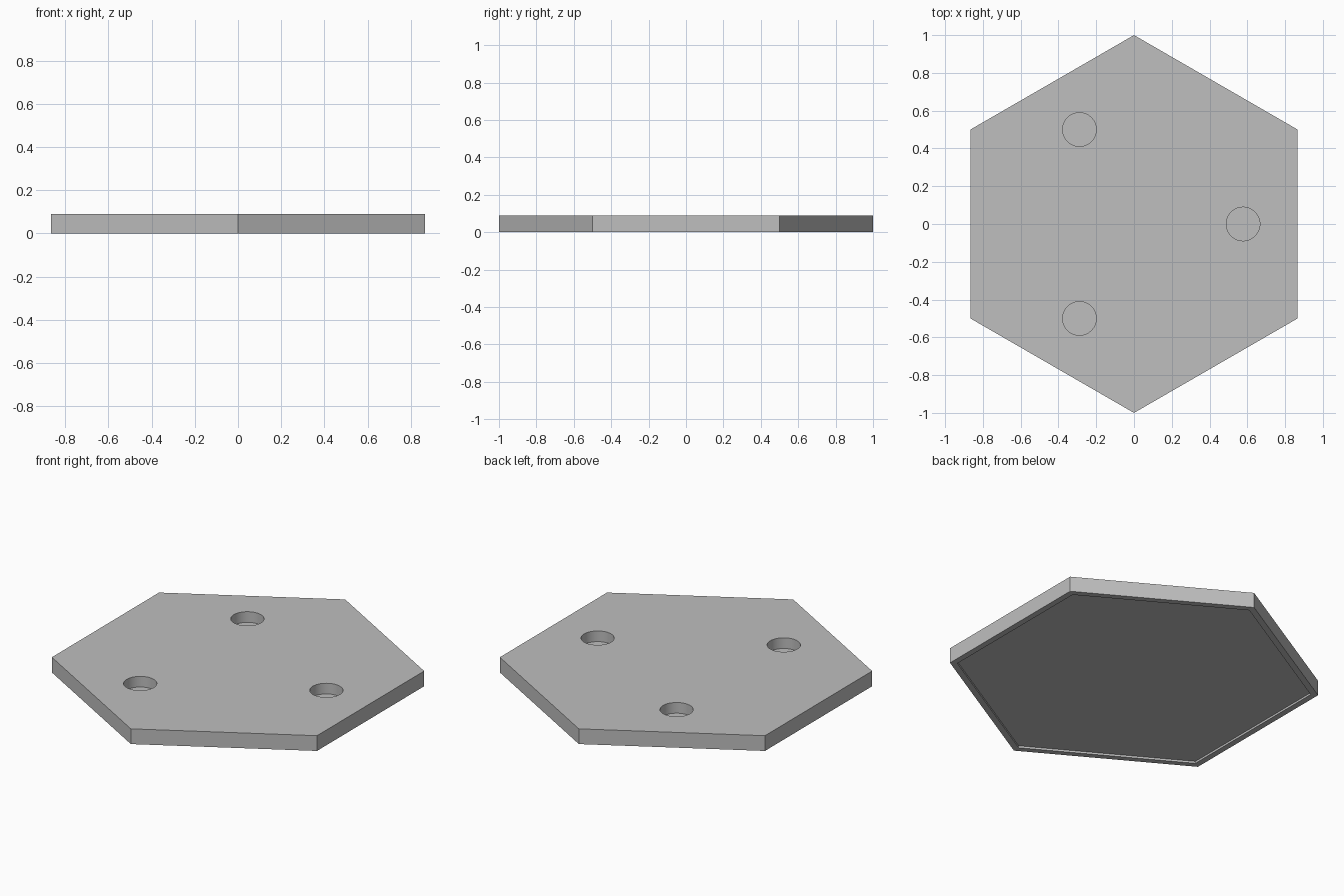
import bpy
from math import radians, cos, sin, sqrt

cube = bpy.data.objects.get("Cube")
if cube:
    bpy.data.objects.remove(cube, do_unlink=True)

HEIGHT = 0.09
RECESS_DEPTH = 0.012
RIM_RADIUS = 0.96
HOLE_RADIUS = 0.089
HOLE_FLOOR = 0.027

grey = bpy.data.materials.new("light grey")
grey.use_nodes = True
colour = (0.52, 0.52, 0.52, 1)
grey.diffuse_color = colour
grey.node_tree.nodes["Principled BSDF"].inputs["Base Color"].default_value = colour


def prism(name, sides, radius, bottom, top, x=0, y=0):
    """Upright prism with its first corner towards the back."""
    bpy.ops.mesh.primitive_cylinder_add(
        vertices=sides, radius=radius, depth=top - bottom,
        location=(x, y, (bottom + top) / 2))
    obj = bpy.context.object
    obj.name = name
    obj.data.materials.append(grey)
    return obj


def cut(target, cutter):
    """Subtract the cutter from the target and discard it."""
    cutter.hide_render = True
    bpy.context.view_layer.objects.active = target
    mod = target.modifiers.new(cutter.name, "BOOLEAN")
    mod.operation = "DIFFERENCE"
    mod.solver = "EXACT"
    mod.object = cutter
    bpy.ops.object.modifier_apply(modifier=mod.name)
    bpy.data.objects.remove(cutter, do_unlink=True)


# Hexagonal plate
plate = prism("hexagonal_plate", 6, 1, 0, HEIGHT)

# Shallow recess underneath, leaving a thin rim
cut(plate, prism("underside_recess", 6, RIM_RADIUS, -0.1, RECESS_DEPTH))

# Three blind round sockets in the top
for angle in (0, 120, 240):
    a = radians(angle)
    r = 1 / sqrt(3)
    cut(plate, prism("socket", 64, HOLE_RADIUS, HOLE_FLOOR, 0.2, r * cos(a), r * sin(a)))

# Smooth socket walls, sharp everywhere else
bpy.ops.object.select_all(action="DESELECT")
plate.select_set(True)
bpy.context.view_layer.objects.active = plate
bpy.ops.object.shade_smooth_by_angle(angle=radians(30))
